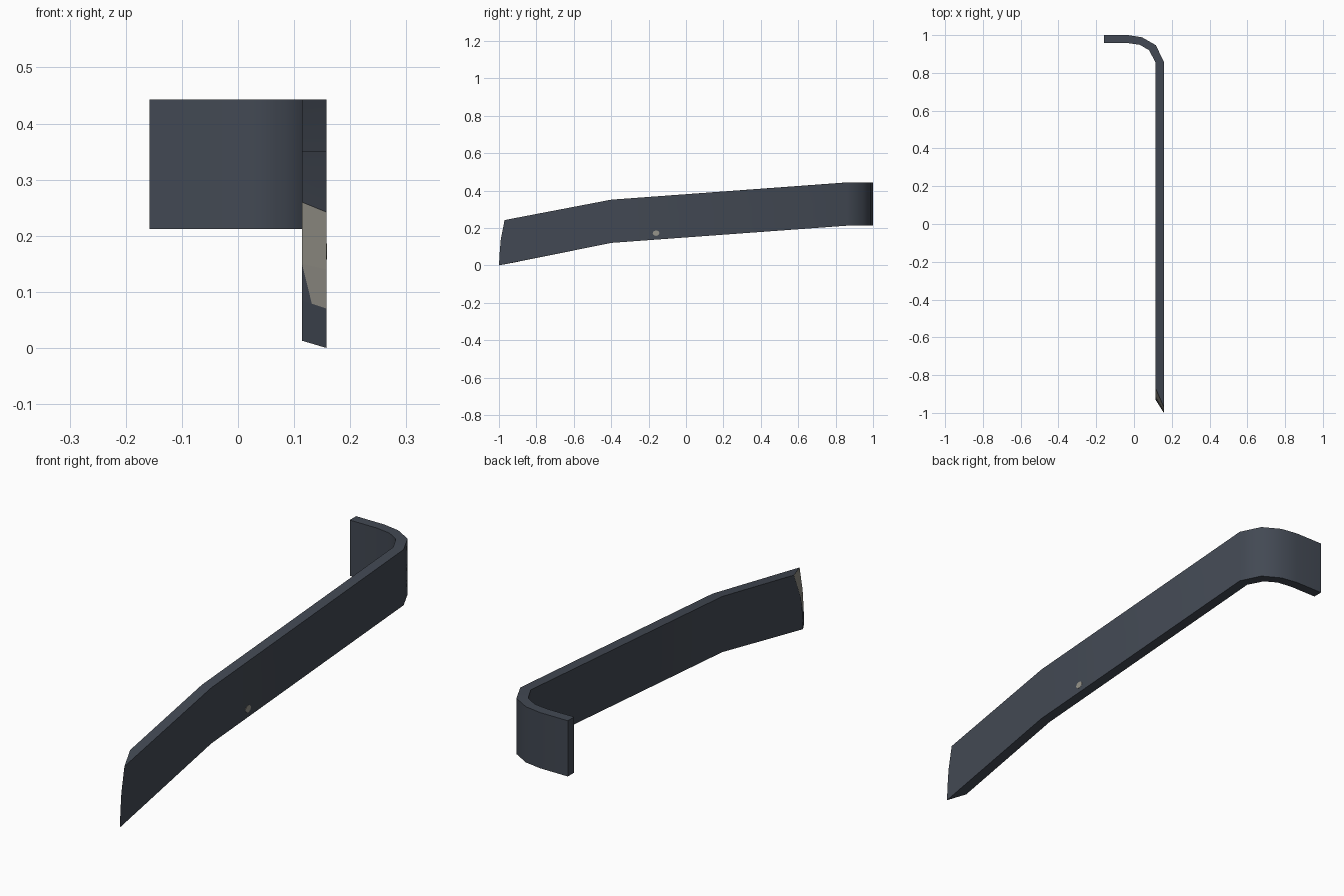
import bpy, bmesh, math
from mathutils import Vector

cube = bpy.data.objects.get("Cube")
if cube:
    bpy.data.objects.remove(cube)


def material(name, rgb):
    m = bpy.data.materials.new(name)
    m.use_nodes = True
    m.diffuse_color = (*rgb, 1)
    m.node_tree.nodes["Principled BSDF"].inputs["Base Color"].default_value = (*rgb, 1)
    return m


slate = material("dark slate", (0.055, 0.066, 0.087))
worn = material("worn grey", (0.31, 0.30, 0.26))


def finish(name, bm, mats):
    bmesh.ops.recalc_face_normals(bm, faces=bm.faces)
    me = bpy.data.meshes.new(name)
    bm.to_mesh(me)
    bm.free()
    for m in mats:
        me.materials.append(m)
    ob = bpy.data.objects.new(name, me)
    bpy.context.collection.objects.link(ob)
    return ob


# Bent bar: rows of height fractions swept along stations
OUT, INN, HEIGHT = 0.158, 0.114, 0.231
ROWS = (0, 0.3, 0.58, 1)

# Slanted tip: (y, z) of the outer and inner edges, bottom to top
tip_outer = [(-1, 0), (-0.996, 0.07), (-0.99, 0.14), (-0.97, 0.242)]
tip_inner = [(-0.93, 0.013), (-0.925, 0.085), (-0.915, 0.15), (-0.87, 0.26)]

# Stations after the tip: outer (x, y), inner (x, y), bottom height
stations = [
    ((OUT, -0.4), (INN, -0.4), 0.12),
    ((OUT, 0.86), (INN, 0.855), 0.212),
    ((0.115, 0.947), (0.08, 0.92), 0.212),
    ((0.043, 0.988), (0.03, 0.949), 0.212),
    ((-0.03, 1), (-0.033, 0.958), 0.212),
    ((-0.158, 1), (-0.158, 0.958), 0.212),
]

bm = bmesh.new()
rings = [([bm.verts.new((OUT, y, z)) for y, z in tip_outer],
          [bm.verts.new((INN, y, z)) for y, z in tip_inner])]
for outer, inner, z in stations:
    rings.append(tuple([bm.verts.new((*p, z + HEIGHT * f)) for f in ROWS]
                       for p in (outer, inner)))

for (o1, i1), (o2, i2) in zip(rings, rings[1:]):
    a, b = o1 + i1[::-1], o2 + i2[::-1]
    for k in range(len(a)):
        n = (k + 1) % len(a)
        bm.faces.new((a[k], a[n], b[n], b[k]))

# Square end of the hook
o, i = rings[-1]
for k in range(3):
    bm.faces.new((o[k], o[k + 1], i[k + 1], i[k]))

# Slanted tip face, worn above a stepped edge
o, i = rings[0]
p = bm.verts.new(i[1].co.lerp(o[1].co, 0.4))
tip = [bm.faces.new(f) for f in (
    (o[0], o[1], p, i[1], i[0]), (p, i[2], i[1]),
    (o[1], o[2], i[2], p), (o[2], o[3], i[3], i[2]))]
for f in tip[2:]:
    f.material_index = 1
bar = finish("bent_bar", bm, [slate, worn])

bpy.ops.object.select_all(action="DESELECT")
bar.select_set(True)
bpy.context.view_layer.objects.active = bar
bpy.ops.object.shade_smooth_by_angle(angle=math.radians(40))
# Keep the tip face flat and crisp
tip_verts = {v.index for v in bar.data.vertices if v.co.y < -0.8}
for poly in bar.data.polygons:
    if set(poly.vertices) <= tip_verts:
        poly.use_smooth = False

# Small worn spot on the outer side
bm = bmesh.new()
bmesh.ops.create_cone(bm, cap_ends=True, segments=12, radius1=0.018, radius2=0.018, depth=0.002)
for v in bm.verts:
    x, y, z = v.co
    v.co = Vector((OUT + z, y - 0.16, x * 0.8 + 0.172))
finish("worn_spot", bm, [worn])
